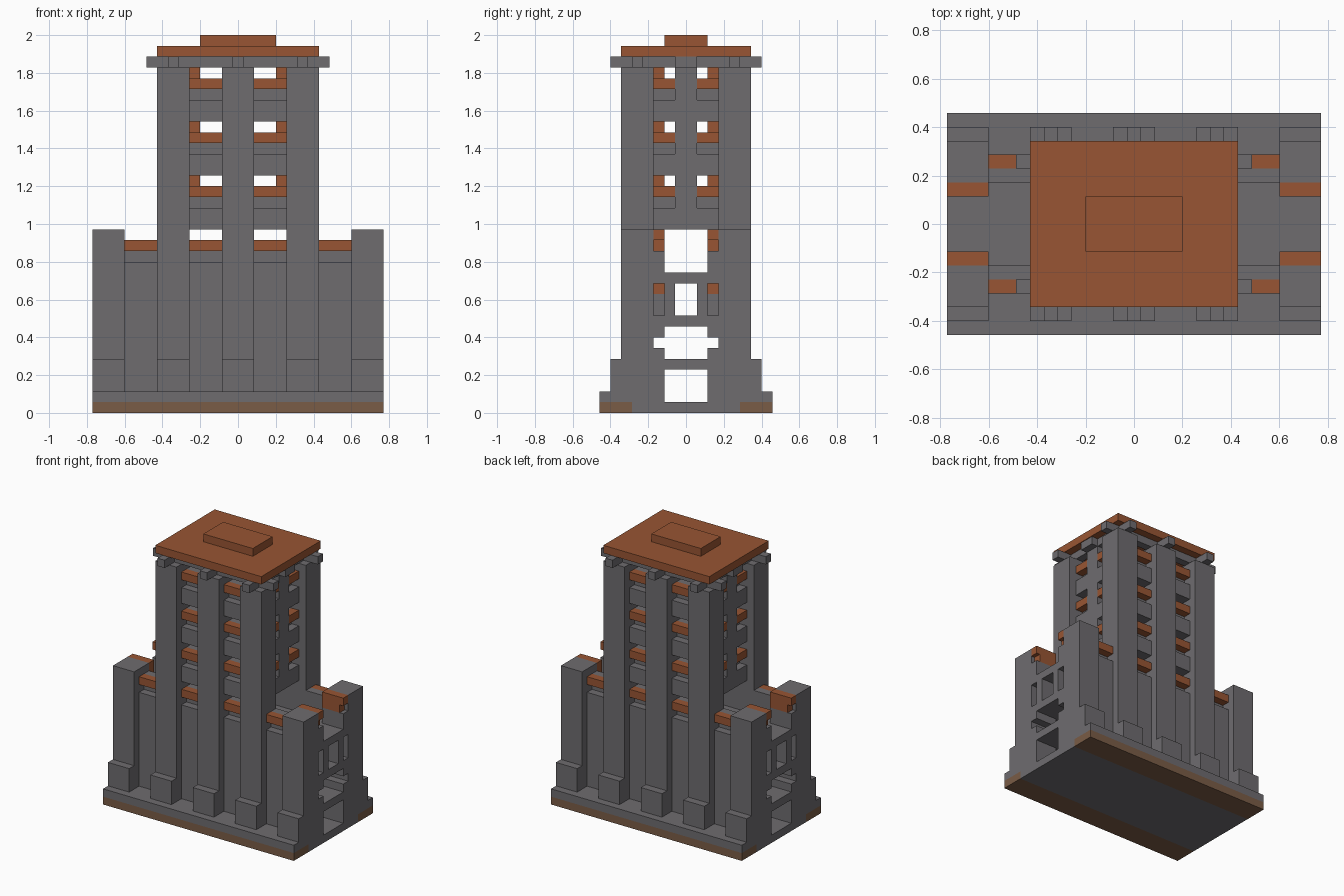
import bpy
import bmesh

cube = bpy.data.objects.get("Cube")
if cube:
    bpy.data.objects.remove(cube, do_unlink=True)

U = 2 / 35  # one building block


def material(name, rgb):
    m = bpy.data.materials.new(name)
    m.use_nodes = True
    col = (*rgb, 1)
    m.diffuse_color = col
    m.node_tree.nodes["Principled BSDF"].inputs["Base Color"].default_value = col
    return m


stone = material("grey stone", (0.156, 0.150, 0.159))
wood = material("orange wood", (0.314, 0.091, 0.033))
earth = material("brown footing", (0.195, 0.107, 0.061))


def part(name, mat, boxes, mirror=""):
    """Join boxes (x0, x1, y0, y1, z0, z1 in blocks), mirrored across the named axes."""
    for axis in mirror:
        k = "xy".index(axis) * 2
        copies = []
        for b in boxes:
            c = list(b)
            c[k], c[k + 1] = -b[k + 1], -b[k]
            copies.append(tuple(c))
        boxes = boxes + copies
    bm = bmesh.new()
    for x0, x1, y0, y1, z0, z1 in boxes:
        verts = bmesh.ops.create_cube(bm, size=1)["verts"]
        for v in verts:
            v.co.x = (x0 + x1) / 2 + v.co.x * (x1 - x0)
            v.co.y = (y0 + y1) / 2 + v.co.y * (y1 - y0)
            v.co.z = (z0 + z1) / 2 + v.co.z * (z1 - z0)
    bmesh.ops.scale(bm, vec=(U, U, U), verts=bm.verts)
    mesh = bpy.data.meshes.new(name)
    bm.to_mesh(mesh)
    bm.free()
    mesh.materials.append(mat)
    ob = bpy.data.objects.new(name, mesh)
    bpy.context.collection.objects.link(ob)
    return ob


END, TOWER_TOP = 13.5, 32
bays = [1.5, 7.5]          # left edge of each recessed bay
storeys = [17, 22, 27]     # floor height of each upper storey

# Base
part("footing_strip", earth, [(-END, END, 5, 8, 0, 1)], "y")
part("base_slab", stone, [(-END, END, -5, 5, 0, 1)])
part("base_step", stone, [(-END, END, 2, 8, 1, 2)], "y")

# Floors running through the building
part("floors", stone, [(-END, END, -3, 3, z, z + 1) for z in (4, 8, 12)])
part("tower_floor", stone, [(-5.5, 5.5, -3, 3, 17, 18)])

# Pillars and their feet
part("centre_pillar", stone, [(-1.5, 1.5, 3, 6, 2, TOWER_TOP)], "y")
part("corner_pillar", stone, [(4.5, 7.5, 3, 6, 2, TOWER_TOP)], "xy")
part("end_pillar", stone, [(10.5, END, 3, 6, 2, 17)], "xy")
part("pillar_foot", stone,
     [(x - 1.5, x + 1.5, 6, 7, 2, 5) for x in (-12, -6, 0, 6, 12)], "y")

# Recessed lower walls with a set-back strip and a wooden sill
part("lower_wall", stone, [(x, x + 3, 3, 5, 2, 14) for x in bays], "xy")
part("lower_wall_back", stone, [(x, x + 3, 3, 4, 14, 16) for x in bays], "xy")
part("lower_sill", wood, [(x, x + 3, 4, 5, 15, 16) for x in bays], "xy")

# Upper storeys, front and back
part("front_spandrel", stone, [(1.5, 4.5, 3, 5, z, z + 2) for z in storeys], "xy")
part("front_backing", stone, [(1.5, 4.5, 3, 4, z + 2, z + 4) for z in storeys], "xy")
part("front_sill", wood, [(1.5, 4.5, 4, 5, z + 3, z + 4) for z in storeys], "xy")

# Upper storeys, sides
part("side_column", stone, [(4.5, 6.5, -1, 1, 17, TOWER_TOP)], "x")
part("side_spandrel", stone, [(4.5, 6.5, 1, 3, z, z + 2) for z in storeys], "xy")
part("side_backing", stone, [(4.5, 5.5, 1, 3, z + 2, z + 4) for z in storeys], "xy")
part("side_sill", wood, [(5.5, 6.5, 1, 3, z + 3, z + 4) for z in storeys], "xy")
part("inner_post", wood, [(3.5, 4.5, 2, 3, 18, TOWER_TOP)], "xy")

# End walls with openings and niches
part("end_wall", stone, [
    (10.5, END, 2, 3, 2, 4),
    (10.5, END, 2, 3, 5, 6),
    (10.5, END, 2, 3, 7, 8),
    (10.5, END, 1, 2, 9, 12),
    (10.5, END - 1, 2, 3, 9, 11),
    (10.5, END, 2, 3, 13, 15),
], "xy")
part("niche_wood", wood, [(10.5, END - 1, 2, 3, 11, 12),
                          (10.5, END - 0.5, 2, 3, 15, 16)], "xy")
part("end_coping", wood, [(10.5, END, 2, 3, 16, 17)], "xy")

# Roof beams and roof
part("roof_beam_across", stone, [(-8.5, 8.5, 4, 5, 32, 33)], "y")
part("roof_beam_middle", stone, [(-7.4, 7.4, -1, 1, 32, 33)])
part("roof_beam_deep", stone, [(x - 0.5, x + 0.5, -7, 7, 32, 33) for x in (-6, 0, 6)])
part("roof", wood, [(-7.5, 7.5, -6, 6, 33, 34)])
part("roof_cap", wood, [(-3.5, 3.5, -2, 2, 34, 35)])
